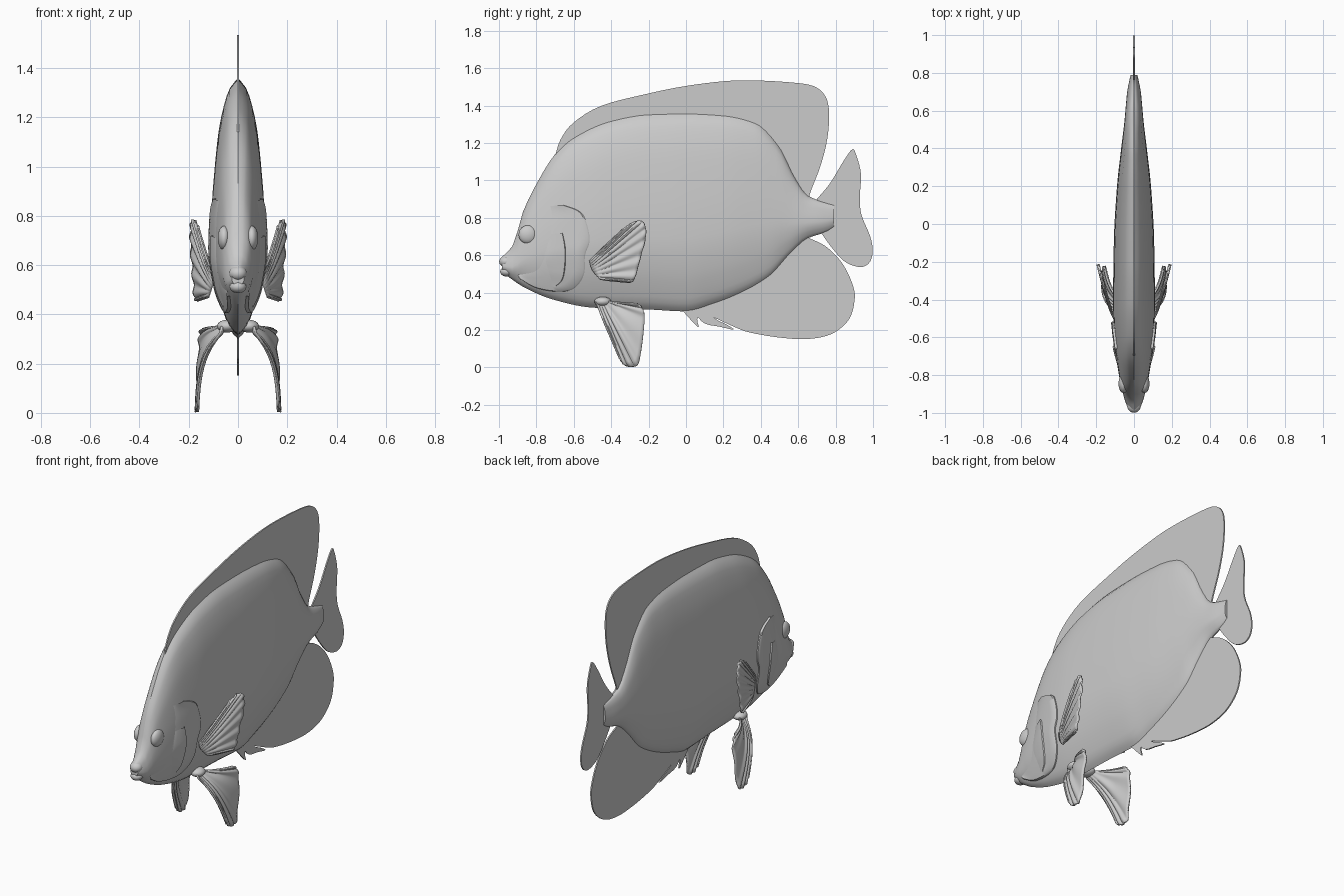
import bpy, math
from mathutils import Vector

if "Cube" in bpy.data.objects:
    bpy.data.objects.remove(bpy.data.objects["Cube"])


# --- helpers -------------------------------------------------------------
def interp(pts, u):
    """Monotone cubic through (u, value) points."""
    u = min(max(u, pts[0][0]), pts[-1][0])
    d = [(b[1] - a[1]) / (b[0] - a[0]) for a, b in zip(pts, pts[1:])]
    m = [d[0]] + [0 if a * b <= 0 else 2 * a * b / (a + b) for a, b in zip(d, d[1:])] + [d[-1]]
    i = next(k for k in range(len(d)) if u <= pts[k + 1][0])
    h = pts[i + 1][0] - pts[i][0]
    t = (u - pts[i][0]) / h
    return ((1 + 2 * t) * (1 - t) ** 2 * pts[i][1] + t * (1 - t) ** 2 * h * m[i]
            + t * t * (3 - 2 * t) * pts[i + 1][1] + t * t * (t - 1) * h * m[i + 1])


def spline(pts, n):
    """n + 1 points on a Catmull-Rom curve."""
    p = [Vector(q) for q in pts]
    p = [2 * p[0] - p[1]] + p + [2 * p[-1] - p[-2]]
    out = []
    for k in range(n + 1):
        f = k / n * (len(pts) - 1)
        i = min(int(f), len(pts) - 2)
        t = f - i
        a, b, c, d = p[i:i + 4]
        out.append(0.5 * (2 * b + (c - a) * t + (2 * a - 5 * b + 4 * c - d) * t * t
                          + (3 * b - a - 3 * c + d) * t ** 3))
    return out


def make(name, verts, faces, thick=0, mirror=False):
    me = bpy.data.meshes.new(name)
    me.from_pydata([tuple(v) for v in verts], [], faces)
    ob = bpy.data.objects.new(name, me)
    bpy.context.collection.objects.link(ob)
    bpy.ops.object.select_all(action='DESELECT')
    bpy.context.view_layer.objects.active = ob
    ob.select_set(True)
    bpy.ops.object.mode_set(mode='EDIT')
    bpy.ops.mesh.select_all(action='SELECT')
    bpy.ops.mesh.normals_make_consistent(inside=False)
    bpy.ops.object.mode_set(mode='OBJECT')
    bpy.ops.object.shade_smooth_by_angle(angle=math.radians(40))
    if thick:
        s = ob.modifiers.new("thickness", 'SOLIDIFY')
        s.thickness, s.offset = thick, 0
    if mirror:
        ob.modifiers.new("mirror", 'MIRROR').use_clip = False
    return ob


def grid_faces(rows, cols, wrap=False):
    return [(r * cols + c, r * cols + (c + 1) % cols, (r + 1) * cols + (c + 1) % cols, (r + 1) * cols + c)
            for r in range(rows - 1) for c in range(cols if wrap else cols - 1)]


def plate(name, edge, root, n=60, half=0.004):
    """Thin median fin: smooth free edge, straight root hidden in the body."""
    pts = spline(edge, n) + [Vector(q) for q in root]
    k = len(pts)
    verts = [(s * half, p.x, p.y) for s in (-1, 1) for p in pts]
    faces = [tuple(range(k)), tuple(range(2 * k - 1, k - 1, -1))]
    faces += [(i, (i + 1) % k, k + (i + 1) % k, k + i) for i in range(k)]
    return make(name, verts, faces)


def fan(name, base, edge, xfun, rays, nu=80, nv=12):
    """Paired fin lofted from its base to its free edge, with raised rays."""
    b, e = spline(base, nu), spline(edge, nu)
    verts = []
    for j in range(nv + 1):
        for i in range(nu + 1):
            q = b[i].lerp(e[i], j / nv)
            ripple = 0.004 * math.sin(i / nu * rays * math.tau) * min(1, 3 * j / nv)
            verts.append((xfun(q.x, q.y) + ripple, q.x, q.y))
    return make(name, verts, grid_faces(nv + 1, nu + 1), thick=0.01, mirror=True)


def ball(name, loc, scale, mirror=False):
    verts, faces = [], grid_faces(17, 24, True)
    for r in range(17):
        a = math.pi * (0.001 + 0.998 * r / 16)
        for c in range(24):
            o = math.tau * c / 24
            verts.append((loc[0] + scale[0] * math.cos(a), loc[1] + scale[1] * math.sin(a) * math.cos(o),
                          loc[2] + scale[2] * math.sin(a) * math.sin(o)))
    return make(name, verts, faces + [tuple(range(24)), tuple(range(16 * 24, 17 * 24))], mirror=mirror)


# --- body ----------------------------------------------------------------
TOP = [(-0.985, 0.59), (-0.92, 0.66), (-0.88, 0.81), (-0.8, 0.98), (-0.7, 1.14), (-0.6, 1.23), (-0.4, 1.32),
       (-0.2, 1.355), (0, 1.36), (0.2, 1.35), (0.37, 1.31), (0.5, 1.18), (0.58, 1.02), (0.65, 0.92),
       (0.72, 0.89), (0.79, 0.87)]
BOTTOM = [(-0.985, 0.515), (-0.95, 0.485), (-0.85, 0.42), (-0.7, 0.36), (-0.5, 0.32), (-0.2, 0.31), (0, 0.3),
          (0.15, 0.34), (0.3, 0.4), (0.45, 0.49), (0.55, 0.6), (0.65, 0.69), (0.75, 0.725), (0.79, 0.75)]
WIDTH = [(-0.985, 0.025), (-0.95, 0.043), (-0.9, 0.058), (-0.8, 0.08), (-0.65, 0.1), (-0.45, 0.111),
         (-0.1, 0.107), (0.2, 0.09), (0.4, 0.068), (0.55, 0.05), (0.7, 0.036), (0.79, 0.018)]
SECTION = [(0, 0), (0.03, 0.28), (0.1, 0.55), (0.2, 0.82), (0.35, 1), (0.5, 0.97), (0.65, 0.87),
           (0.8, 0.72), (0.9, 0.52), (0.96, 0.32), (1, 0)]


def half_width(y, z):
    lo, hi = interp(BOTTOM, y), interp(TOP, y)
    return interp(WIDTH, y) * interp(SECTION, min(1, max(0, (z - lo) / (hi - lo))))


RINGS, N = 64, 24
verts = []
for r in range(RINGS):
    y = -0.985 + 1.775 * r / (RINGS - 1)
    lo, hi = interp(BOTTOM, y), interp(TOP, y)
    for c in range(2 * N):
        z = lo + (hi - lo) * (1 - math.cos(math.pi * c / N)) / 2
        verts.append(((1 if c < N else -1) * half_width(y, z), y, z))
caps = [tuple(range(2 * N)), tuple(range((RINGS - 1) * 2 * N, RINGS * 2 * N))]
make("body", verts, grid_faces(RINGS, 2 * N, True) + caps)

# --- head details --------------------------------------------------------
ball("upper_lip", (0, -0.962, 0.566), (0.036, 0.037, 0.031))
ball("lower_lip", (0, -0.958, 0.512), (0.034, 0.036, 0.026))
ball("eyes", (0.056, -0.845, 0.71), (0.026, 0.05, 0.05), mirror=True)


def cover(name, front, rear, lift, n=40):
    """Raised plate that follows the body side and ends in a stepped rear rim."""
    f, r = spline(front, n), spline(rear, n)
    rows = [(0, -0.008), (0.2, 0), (0.4, 0.3 * lift), (0.6, 0.6 * lift), (0.8, 0.85 * lift),
            (0.97, lift), (1, 0.6 * lift), (1, -0.01)]
    verts = []
    for v, off in rows:
        for a, b in zip(f, r):
            q = a.lerp(b, v)
            verts.append((max(0.002, half_width(q.x, q.y) + off), q.x, q.y))
    return make(name, verts, grid_faces(len(rows), n + 1), mirror=True)


cover("gill_covers", [(-0.74, 0.86), (-0.78, 0.7), (-0.83, 0.56), (-0.9, 0.5)],
      [(-0.66, 0.87), (-0.57, 0.835), (-0.535, 0.78), (-0.515, 0.68), (-0.54, 0.6), (-0.545, 0.5),
       (-0.595, 0.425), (-0.68, 0.405), (-0.8, 0.425), (-0.89, 0.475)], 0.012)
cover("cheek_plates", [(-0.74, 0.71), (-0.78, 0.57), (-0.77, 0.45)],
      [(-0.66, 0.72), (-0.645, 0.64), (-0.645, 0.55), (-0.66, 0.47), (-0.7, 0.43)], 0.013)

# --- median fins ---------------------------------------------------------
plate("dorsal_fin",
      [(-0.7, 1.13), (-0.67, 1.22), (-0.6, 1.31), (-0.45, 1.4), (-0.2, 1.465), (0, 1.505), (0.2, 1.53),
       (0.35, 1.535), (0.55, 1.525), (0.68, 1.505), (0.745, 1.45), (0.765, 1.36), (0.755, 1.22),
       (0.72, 1.08), (0.67, 0.95), (0.657, 0.905)],
      [(0.62, 0.88), (0.5, 1.05), (0.3, 1.25), (0, 1.3), (-0.4, 1.25), (-0.62, 1.13)])
plate("anal_fin",
      [(0.08, 0.3), (0.27, 0.212), (0.35, 0.185), (0.5, 0.16), (0.65, 0.152), (0.78, 0.18), (0.87, 0.255),
       (0.9, 0.35), (0.895, 0.43), (0.84, 0.55), (0.75, 0.645), (0.64, 0.7)],
      [(0.5, 0.62), (0.3, 0.48), (0.12, 0.38)])
plate("tail_fin",
      [(0.7, 0.9), (0.77, 0.985), (0.84, 1.1), (0.885, 1.163), (0.905, 1.15), (0.935, 1.04), (0.93, 0.92),
       (0.937, 0.82), (0.985, 0.7), (0.998, 0.62), (0.98, 0.56), (0.93, 0.537), (0.85, 0.565),
       (0.78, 0.64), (0.715, 0.73)], [(0.68, 0.8)])
plate("short_anal_spine", [(-0.02, 0.305), (0.03, 0.25), (0.068, 0.215), (0.06, 0.26), (0.09, 0.3)],
      [(0.05, 0.34)], n=16)
plate("long_anal_spine", [(0.05, 0.285), (0.1, 0.235), (0.18, 0.218), (0.255, 0.202), (0.22, 0.228),
                          (0.15, 0.265), (0.12, 0.33)], [(0.07, 0.34)], n=18)

# --- paired fins ---------------------------------------------------------
fan("pectoral_fins", [(-0.515, 0.57), (-0.5, 0.52), (-0.46, 0.47)],
    [(-0.34, 0.737), (-0.27, 0.78), (-0.225, 0.772), (-0.215, 0.7), (-0.245, 0.58), (-0.275, 0.475),
     (-0.3, 0.455)],
    lambda y, z: 0.097 + 0.093 * (max(0, y + 0.515) / 0.3) ** 0.8, 9)
fan("pelvic_fins", [(-0.485, 0.35), (-0.44, 0.355), (-0.4, 0.35)],
    [(-0.355, 0.05), (-0.33, 0.015), (-0.29, 0.004), (-0.25, 0.035), (-0.222, 0.25), (-0.235, 0.32),
     (-0.26, 0.34)],
    lambda y, z: 0.02 + 0.15 * (1 - math.exp(-math.hypot(y + 0.45, z - 0.36) / 0.1)), 7)
ball("pelvic_fin_bases", (0.045, -0.445, 0.352), (0.04, 0.045, 0.026), mirror=True)
